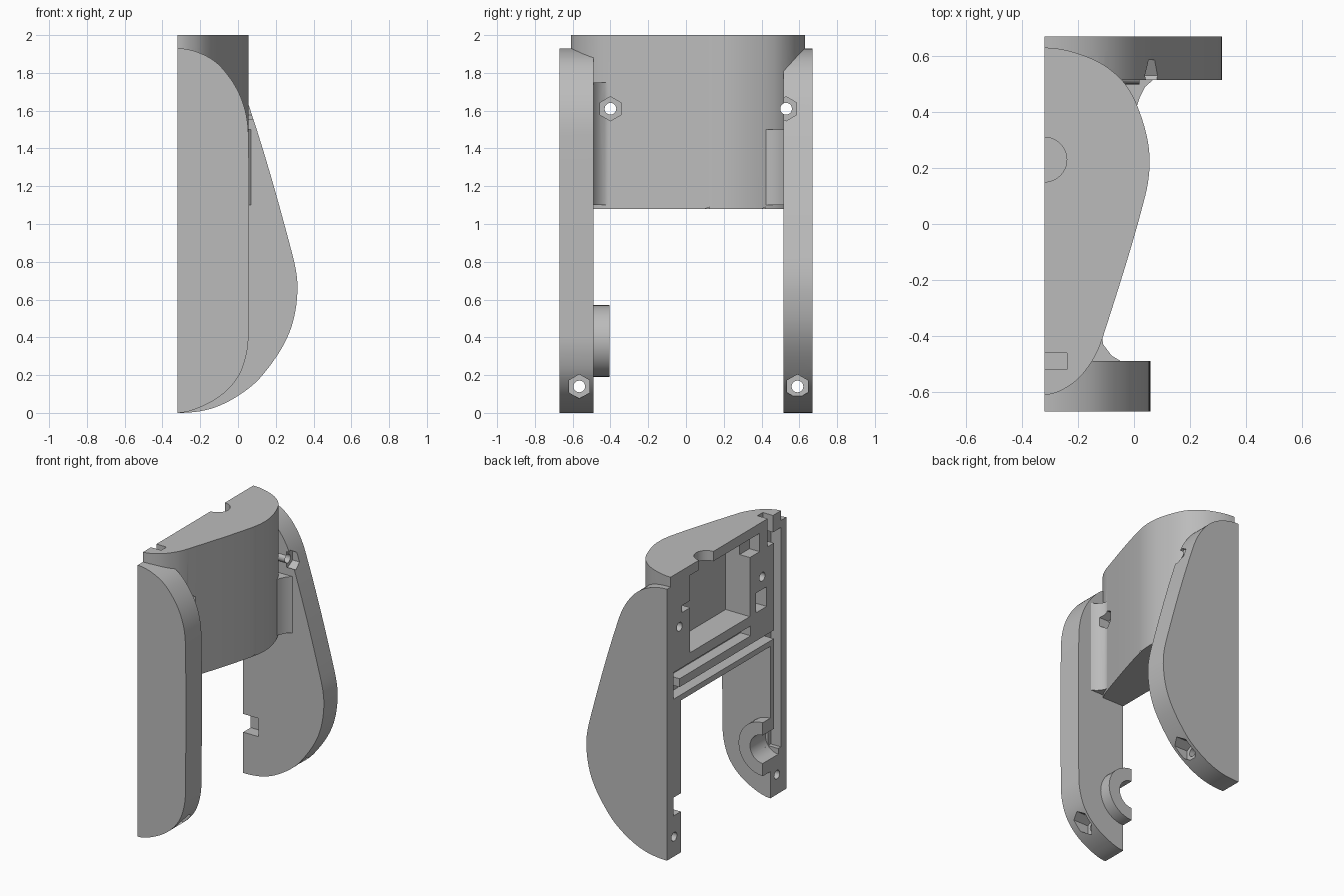
import bpy, bmesh, math
from mathutils import Vector

cube = bpy.data.objects.get("Cube")
if cube:
    bpy.data.objects.remove(cube, do_unlink=True)

SPLIT = -0.32  # x of the flat mating plane
X, Y, Z = 0, 1, 2

grey = bpy.data.materials.new("plain_grey")
grey.use_nodes = True
grey.diffuse_color = (0.5, 0.5, 0.5, 1)
grey.node_tree.nodes["Principled BSDF"].inputs["Base Color"].default_value = (0.5, 0.5, 0.5, 1)


def smooth_loop(half, steps=6):
    """Mirror a half outline across the mating plane and round it with a spline."""
    pts = [Vector(p) for p in half]
    pts += [Vector((2 * SPLIT - p.x, p.y)) for p in reversed(pts[1:-1])]
    n, out = len(pts), []
    for i in range(n):
        a, b, c, d = (pts[(i + k) % n] for k in (-1, 0, 1, 2))
        # tangents limited by the neighbouring segment lengths
        seg = (c - b).length
        m0 = (c - a).normalized() * seg
        m1 = (d - b).normalized() * seg
        for s in range(steps):
            t = s / steps
            out.append(b * (2 * t**3 - 3 * t**2 + 1) + m0 * (t**3 - 2 * t**2 + t)
                       + c * (3 * t**2 - 2 * t**3) + m1 * (t**3 - t**2))
    return out


def circle(u, v, r, n=40, turn=0.0):
    return [(u + r * math.cos(turn + k * math.tau / n),
             v + r * math.sin(turn + k * math.tau / n)) for k in range(n)]


def prism(name, pts, axis, lo, hi, bevel=0.0):
    """Extrude a 2D outline along an axis, with optional rounded rims."""
    bm = bmesh.new()

    def place(p, t):
        co = [p[0], p[1]]
        co.insert(axis, t)
        return bm.verts.new(co)
    a = [place(p, lo) for p in pts]
    b = [place(p, hi) for p in pts]
    bm.faces.new(a)
    bm.faces.new(b)
    for i in range(len(pts)):
        j = (i + 1) % len(pts)
        bm.faces.new((a[i], a[j], b[j], b[i]))
    if bevel:
        rims = [e for e in bm.edges if abs(e.verts[0].co[axis] - e.verts[1].co[axis]) < 1e-6]
        bmesh.ops.bevel(bm, geom=rims, offset=bevel, segments=5, profile=0.5,
                        affect='EDGES', clamp_overlap=False)
    bmesh.ops.recalc_face_normals(bm, faces=bm.faces)
    me = bpy.data.meshes.new(name)
    bm.to_mesh(me)
    bm.free()
    me.materials.append(grey)
    ob = bpy.data.objects.new(name, me)
    bpy.context.collection.objects.link(ob)
    return ob


def box(name, y0, y1, z0, z1, x0, x1):
    return prism(name, [(y0, z0), (y1, z0), (y1, z1), (y0, z1)], X, x0, x1)


def combine(base, tool, operation):
    mod = base.modifiers.new(operation, 'BOOLEAN')
    mod.operation = operation
    mod.solver = 'EXACT'
    mod.object = tool
    bpy.context.view_layer.objects.active = base
    bpy.ops.object.modifier_apply(modifier=mod.name)
    bpy.data.objects.remove(tool, do_unlink=True)


# Central body
housing = prism("half_housing", smooth_loop([
    (SPLIT, 0.63), (-0.15, 0.59), (-0.04, 0.51), (0.02, 0.40), (0.055, 0.25), (0.04, 0.1),
    (-0.11, -0.40), (-0.15, -0.49), (-0.22, -0.57), (SPLIT, -0.61)]), Z, 1.08, 2.0, 0.05)

# Front arm: straight with round ends; back arm: broad teardrop
front_arm = prism("front_arm", smooth_loop([
    (SPLIT, 1.93), (-0.15, 1.88), (-0.04, 1.77), (0.03, 1.63), (0.055, 1.47), (0.055, 0.4),
    (0.04, 0.29), (0.0, 0.19), (-0.08, 0.1), (-0.2, 0.03), (SPLIT, 0.0)]), Y, -0.67, -0.49, 0.06)
back_arm = prism("back_arm", smooth_loop([
    (SPLIT, 1.93), (-0.15, 1.89), (-0.03, 1.79), (0.06, 1.62), (0.285, 0.85), (0.315, 0.65),
    (0.27, 0.42), (0.13, 0.2), (0.0, 0.09), (-0.15, 0.02), (SPLIT, 0.0)]), Y, 0.515, 0.67, 0.05)

# Fillets where the body meets the arms
back_fillet = prism("back_fillet", [(-0.1, 0.4), (0.01, 0.42), (0.02, 0.45), (0.04, 0.49),
                                    (0.08, 0.525), (-0.1, 0.56)], Z, 1.1, 1.5)
front_fillet = prism("front_fillet", [(-0.2, -0.38), (-0.118, -0.38), (-0.11, -0.43),
                                      (-0.08, -0.47), (-0.03, -0.5), (-0.2, -0.55)], Z, 1.1, 1.75)

# Pivot ring on the inner side of the front arm
pivot_ring = prism("pivot_ring", circle(SPLIT, 0.38, 0.19), Y, -0.55, -0.405)

for part in (front_arm, back_arm, back_fillet, front_fillet, pivot_ring):
    combine(housing, part, 'UNION')

# Flat mating plane
combine(housing, box("split_cutter", -1, 1, -1, 3, -2, SPLIT), 'DIFFERENCE')

# Pockets and channels in the mating plane: y range, z range, depth
pockets = [
    (-0.26, 0.41, 1.38, 1.93, 0.19),    # main cavity
    (-0.37, -0.25, 1.80, 1.93, 0.08),   # step beside the cavity
    (-0.45, -0.33, 1.38, 1.52, 0.10),   # small square pocket
    (0.40, 0.50, 1.70, 1.75, 0.08),     # side slot
    (-0.27, 0.60, 1.24, 1.31, 0.08),    # upper channel
    (0.53, 0.60, 1.12, 1.25, 0.08),     # channel bend
    (-0.56, 0.60, 1.12, 1.18, 0.08),    # lower channel
    (-0.61, -0.53, 0.32, 1.88, 0.08),   # arm groove
    (-0.61, -0.46, 1.80, 1.88, 0.08),   # groove jog
    (-0.52, -0.46, 1.84, 2.10, 0.08),   # groove exit in the top
    (0.45, 0.60, 0.29, 0.42, 0.12),     # notch in the back arm
]
for y0, y1, z0, z1, depth in pockets:
    combine(housing, box("pocket_cutter", y0, y1, z0, z1, SPLIT - 0.1, SPLIT + depth), 'DIFFERENCE')

# Round opening in the top and bore of the pivot ring
combine(housing, prism("top_hole_cutter", circle(SPLIT, 0.23, 0.08), Z, 1.85, 2.1), 'DIFFERENCE')
combine(housing, prism("bore_cutter", circle(SPLIT, 0.38, 0.1), Y, -0.58, -0.3), 'DIFFERENCE')

# Screw holes with hexagonal nut seats: y, z, seat floor
for y, z, floor in ((-0.4, 1.61, -0.17), (0.53, 1.61, 0.02), (-0.565, 0.14, -0.13), (0.59, 0.14, 0.0)):
    combine(housing, prism("screw_cutter", circle(y, z, 0.031, 20), X, -0.6, 0.6), 'DIFFERENCE')
    combine(housing, prism("nut_cutter", circle(y, z, 0.064, 6, math.pi / 6), X, floor, 0.6), 'DIFFERENCE')

# Smooth shading with sharp edges kept
bpy.ops.object.select_all(action='DESELECT')
housing.select_set(True)
bpy.context.view_layer.objects.active = housing
bpy.ops.object.shade_smooth_by_angle(angle=math.radians(30))
